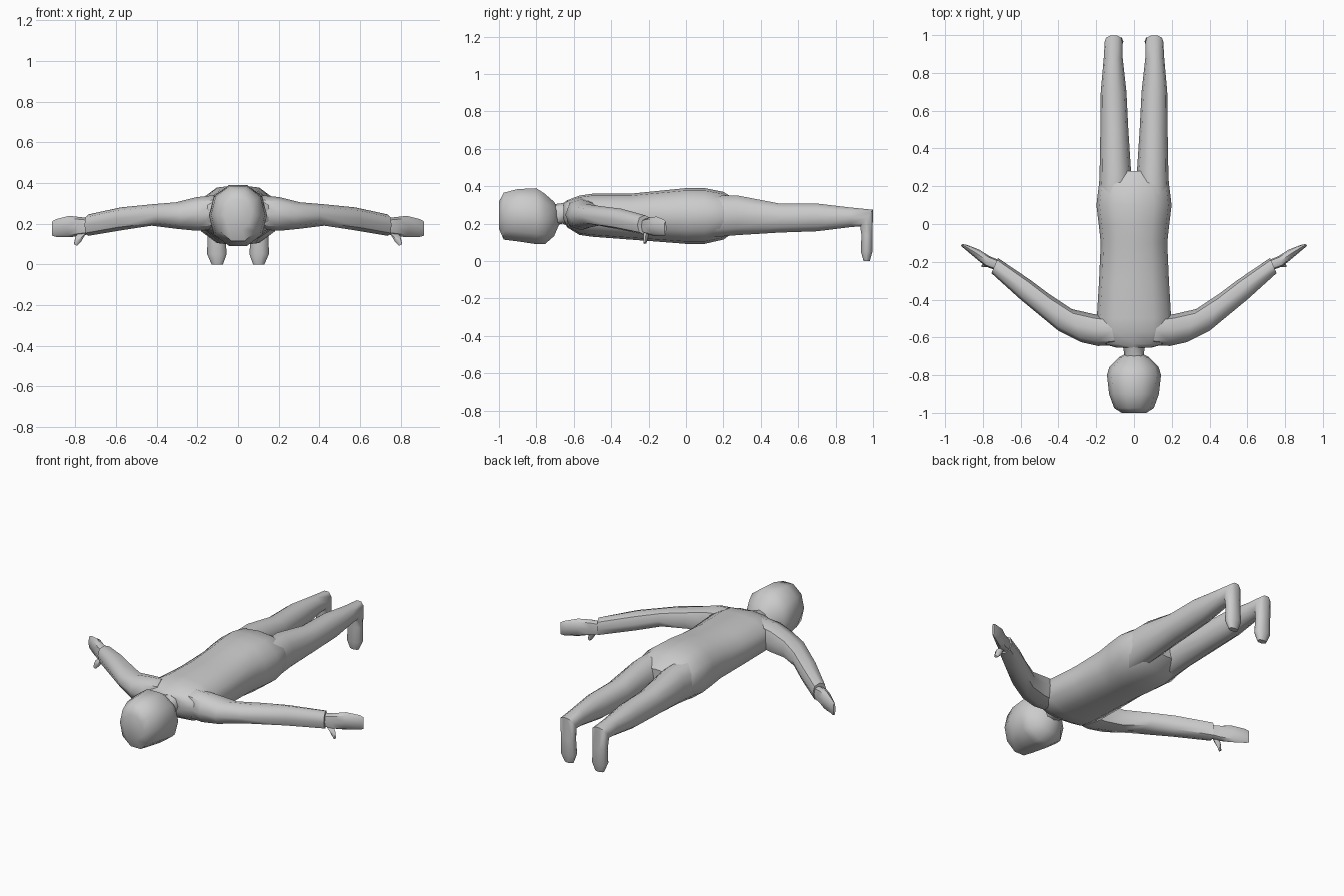
import bpy, bmesh
from math import cos, sin, pi
from mathutils import Vector

default = bpy.data.objects.get("Cube")
if default:
    bpy.data.objects.remove(default, do_unlink=True)

# One plain grey for the whole figure
grey = bpy.data.materials.new("plain grey")
grey.use_nodes = True
colour = (0.6, 0.6, 0.6, 1)
grey.diffuse_color = colour
grey.node_tree.nodes["Principled BSDF"].inputs["Base Color"].default_value = colour


def loft(name, sections, sides=10, power=2.3, mirror=False, angle=50):
    """Skin rounded rings; each section is (centre, half-axis u, half-axis v)."""
    bm = bmesh.new()
    rings = []
    for centre, u, v in sections:
        ring = []
        for i in range(sides):
            a = 2 * pi * i / sides
            c, s = cos(a), sin(a)
            r = (abs(c) ** power + abs(s) ** power) ** (-1 / power)
            ring.append(bm.verts.new(Vector(centre) + Vector(u) * c * r + Vector(v) * s * r))
        rings.append(ring)
    for a, b in zip(rings, rings[1:]):
        for i in range(sides):
            j = (i + 1) % sides
            bm.faces.new((a[i], a[j], b[j], b[i]))
    bm.faces.new(rings[0])
    bm.faces.new(rings[-1])
    bmesh.ops.recalc_face_normals(bm, faces=bm.faces)
    mesh = bpy.data.meshes.new(name)
    bm.to_mesh(mesh)
    bm.free()
    mesh.materials.append(grey)
    obj = bpy.data.objects.new(name, mesh)
    bpy.context.collection.objects.link(obj)
    if mirror:
        obj.modifiers.new("mirror", 'MIRROR').use_mirror_merge = False
    bpy.ops.object.select_all(action='DESELECT')
    obj.select_set(True)
    bpy.context.view_layer.objects.active = obj
    bpy.ops.object.shade_smooth_by_angle(angle=angle * pi / 180)
    return obj


def along_y(rows):
    """Rows of (y, bottom z, top z, half width) on the centre line."""
    return [((0, y, (lo + hi) / 2), (w, 0, 0), (0, 0, (hi - lo) / 2))
            for y, lo, hi, w in rows]


def along_arm(rows):
    """Rows of (leading x, y), (trailing x, y), bottom z, top z."""
    out = []
    for p, q, lo, hi in rows:
        a, b = Vector((*p, 0)), Vector((*q, 0))
        out.append(((a + b) / 2 + Vector((0, 0, (lo + hi) / 2)),
                    (b - a) / 2, (0, 0, (hi - lo) / 2)))
    return out


# Head, face down
loft("head", along_y([
    (-1.0, .17, .32, .065), (-.975, .11, .37, .105), (-.9, .10, .39, .132),
    (-.8, .085, .395, .143), (-.755, .085, .365, .13), (-.705, .13, .32, .08),
    (-.68, .19, .27, .03)]), power=2.2)
loft("neck", along_y([
    (-.74, .18, .30, .05), (-.66, .20, .31, .055), (-.61, .18, .33, .08)]), sides=8)

# Trunk from shoulders to crotch
loft("torso", along_y([
    (-.655, .22, .31, .09), (-.635, .18, .325, .16), (-.57, .14, .35, .195),
    (-.5, .13, .36, .197), (-.3, .115, .36, .185), (-.1, .10, .38, .176),
    (.0, .092, .39, .187), (.1, .092, .39, .199), (.2, .115, .37, .187),
    (.28, .17, .32, .15)]), sides=12, power=2.5)

# Legs with feet pointing down
leg = []
for y, lo, hi, inner, outer in [
        (.1, .12, .35, .01, .19), (.27, .135, .355, .015, .182),
        (.5, .15, .31, .03, .178), (.7, .157, .31, .04, .176),
        (.88, .18, .288, .06, .16)]:
    leg.append((((inner + outer) / 2, y, (lo + hi) / 2),
                ((outer - inner) / 2, 0, 0), (0, 0, (hi - lo) / 2)))
leg += [((.108, .965, .23), (.047, 0, 0), (0, .035, .046)),
        ((.106, .968, .14), (.044, 0, 0), (0, .031, 0)),
        ((.104, .966, .05), (.048, 0, 0), (0, .032, 0)),
        ((.102, .966, .0), (.028, 0, 0), (0, .017, 0))]
loft("legs", leg, mirror=True)

# Arms swept back
loft("arms", along_arm([
    ((.10, -.64), (.13, -.49), .17, .34), ((.19, -.645), (.22, -.475), .165, .33),
    ((.28, -.625), (.33, -.45), .175, .305), ((.40, -.565), (.45, -.37), .19, .295),
    ((.60, -.40), (.55, -.295), .167, .28), ((.755, -.26), (.72, -.18), .14, .245)]),
    sides=8, power=2.3, mirror=True)

# Flat hands set on edge
loft("hands", along_arm([
    ((.73, -.245), (.705, -.195), .15, .225), ((.785, -.225), (.765, -.17), .14, .232),
    ((.84, -.18), (.82, -.135), .133, .238), ((.905, -.125), (.885, -.11), .135, .222),
    ((.916, -.115), (.91, -.105), .14, .212)]),
    sides=8, power=2.6, mirror=True)
loft("thumbs", [
    ((.755, -.21, .165), (.016, .01, 0), (-.006, .012, .016)),
    ((.785, -.215, .125), (.014, 0, .012), (-.006, .014, 0)),
    ((.80, -.22, .096), (.008, 0, .004), (-.003, .008, 0))],
    sides=6, mirror=True)
